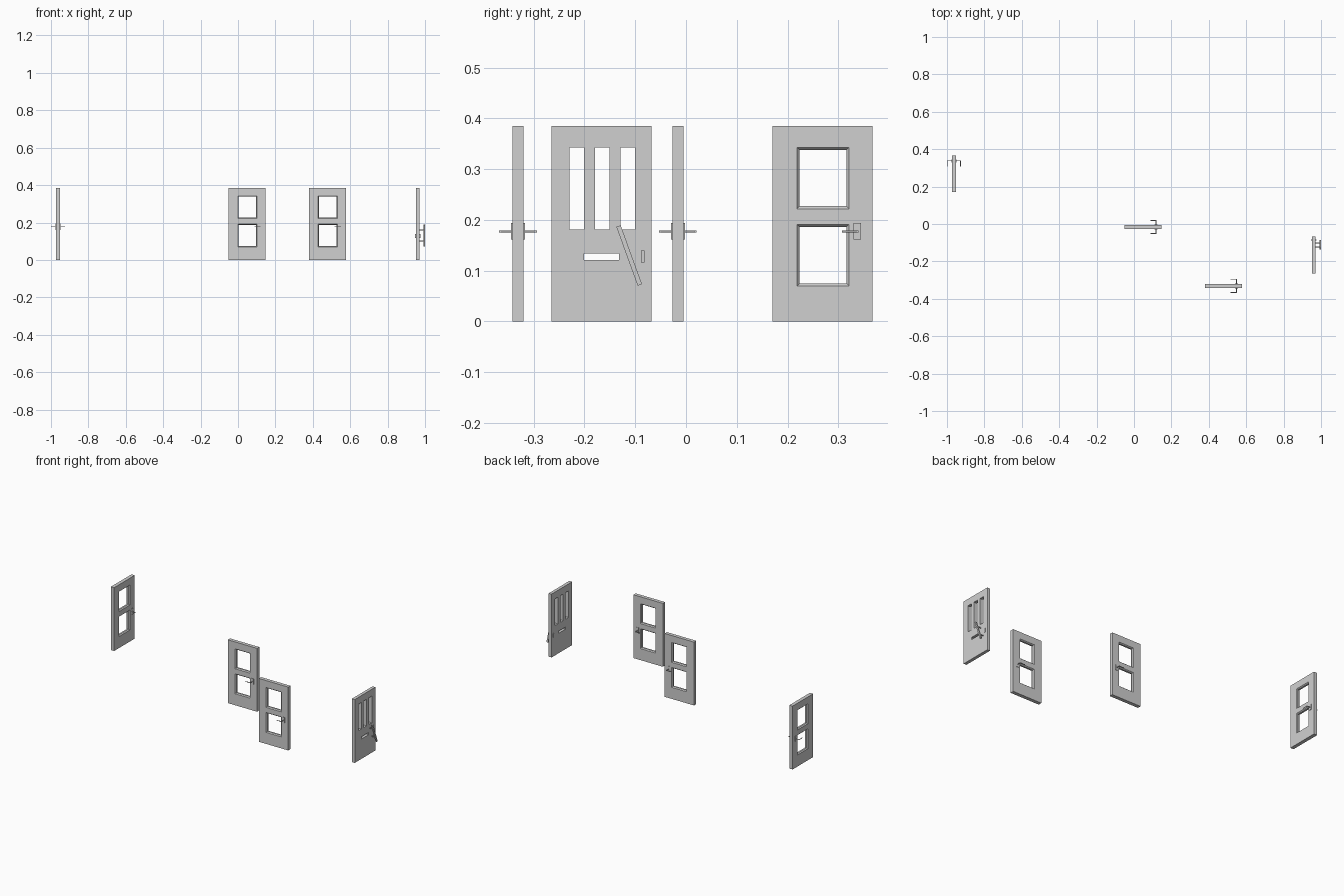
import bpy, bmesh, math
from mathutils import Matrix, Vector

if "Cube" in bpy.data.objects:
    bpy.data.objects.remove(bpy.data.objects["Cube"])

W, H = 0.197, 0.385          # door leaf width and height

grey = bpy.data.materials.new("plain_grey")
grey.diffuse_color = (0.63, 0.63, 0.63, 1)
grey.use_nodes = True
grey.node_tree.nodes["Principled BSDF"].inputs["Base Color"].default_value = grey.diffuse_color


def finish(bm, name, place):
    bmesh.ops.remove_doubles(bm, verts=bm.verts, dist=1e-6)
    bmesh.ops.recalc_face_normals(bm, faces=bm.faces)
    me = bpy.data.meshes.new(name)
    bm.to_mesh(me)
    bm.free()
    me.materials.append(grey)
    ob = bpy.data.objects.new(name, me)
    bpy.context.collection.objects.link(ob)
    ob.matrix_world = place
    return ob


def leaf(name, place, xs, zs, holes, t, inset):
    """Slab cut on a grid; hole cells get walls chamfered inward by inset."""
    bm = bmesh.new()

    def face(pts):
        bm.faces.new([bm.verts.new(p) for p in pts])

    def rect(i, k, y, d=0):
        a, b, c, e = xs[i] + d, xs[i + 1] - d, zs[k] + d, zs[k + 1] - d
        return [(a, y, c), (b, y, c), (b, y, e), (a, y, e)]

    def bridge(r1, r2, sides=range(4)):
        for s in sides:
            n = (s + 1) % 4
            face([r1[s], r1[n], r2[n], r2[s]])

    h = t / 2
    nx, nz = len(xs) - 1, len(zs) - 1
    for i in range(nx):
        for k in range(nz):
            if (i, k) in holes:
                loops = [rect(i, k, -h)]
                if inset:
                    loops += [rect(i, k, -h * 0.45, inset), rect(i, k, h * 0.45, inset)]
                loops.append(rect(i, k, h))
                for a, b in zip(loops, loops[1:]):
                    bridge(a, b)
            else:
                f, b = rect(i, k, -h), rect(i, k, h)
                face(f)
                face(b)
                edges = [s for s, on in enumerate((k == 0, i == nx - 1, k == nz - 1, i == 0)) if on]
                bridge(f, b, edges)
    return finish(bm, name, place)


def box(name, place, centre, size, tilt=0):
    bm = bmesh.new()
    m = Matrix.Translation(centre) @ Matrix.Rotation(tilt, 4, 'Y') @ Matrix.Diagonal((*size, 1))
    bmesh.ops.create_cube(bm, size=1, matrix=m)
    return finish(bm, name, place)


def rod(name, place, p, q, r):
    p, q = Vector(p), Vector(q)
    d = q - p
    m = Matrix.Translation((p + q) / 2) @ d.to_track_quat('Z', 'Y').to_matrix().to_4x4()
    bm = bmesh.new()
    bmesh.ops.create_cone(bm, cap_ends=True, segments=12, radius1=r, radius2=r,
                          depth=d.length, matrix=m)
    ob = finish(bm, name, place)
    ob.data.shade_smooth()
    ob.data.set_sharp_from_angle(angle=math.radians(40))


def at(x, y, deg=0):
    return Matrix.Translation((x, y, 0)) @ Matrix.Rotation(math.radians(deg), 4, 'Z')


# three interior doors with two open panes and lever handles on both sides
T = 0.0216
interior = {"left": at(-0.963, 0.170, 90), "middle": at(-0.05, -0.016), "front": at(0.38, -0.331)}
for tag, place in interior.items():
    leaf(tag + "_door_leaf", place, [0, 0.049, 0.151, W],
         [0, 0.070, 0.191, 0.222, 0.343, H], {(1, 1), (1, 3)}, T, 0.005)
    for side, s in (("a", -1), ("b", 1)):
        box(f"{tag}_handle_plate_{side}", place, (0.1675, s * (T / 2 + 0.0015), 0.1775),
            (0.015, 0.003, 0.033))
        rod(f"{tag}_handle_stem_{side}", place, (0.1675, s * T / 2, 0.177),
            (0.1675, s * 0.037, 0.177), 0.002)
        rod(f"{tag}_handle_lever_{side}", place, (0.1695, s * 0.035, 0.177),
            (0.137, s * 0.035, 0.177), 0.002)

# entrance door with three tall slots and a letter slot
T = 0.019
place = at(0.961, -0.2645, 90)
xs = [0, 0.0345, 0.0635, 0.085, 0.1135, 0.1355, 0.164, W]
# lower strip holds the letter slot, upper strip the tall slots
bits = sorted(set(xs + [0.1325]))
ob = leaf("entrance_door_leaf", place, xs, [0, 0.1815, 0.343, H],
          {(1, 1), (3, 1), (5, 1)}, T, 0)

# letter slot cut through the lower part
cut = box("letter_slot_cutter", place, (0.098, 0, 0.1275), (0.069, 0.1, 0.013))
cut.hide_render = True
cut.hide_viewport = False
mod = ob.modifiers.new("letter_slot", 'BOOLEAN')
mod.operation, mod.object, mod.solver = 'DIFFERENCE', cut, 'EXACT'
bpy.context.view_layer.update()
result = bpy.data.meshes.new_from_object(ob.evaluated_get(bpy.context.evaluated_depsgraph_get()))
ob.modifiers.clear()
ob.data = result
bpy.data.objects.remove(cut)

# lock plates on both sides
for side, s in (("outer", -1), ("inner", 1)):
    box(f"lock_plate_{side}", place, (0.179, s * (T / 2 + 0.002), 0.128), (0.007, 0.004, 0.023))

# slanted pull bar with two stand-offs on the outside
top, low = Vector((0.1315, 0, 0.188)), Vector((0.1735, 0, 0.072))
d = low - top
box("pull_bar", place, (top + low) / 2 + Vector((0, -0.0345, 0)),
    (0.009, 0.009, d.length), math.atan2(d.x, d.z))
for n, f in enumerate((0.25, 0.75)):
    p = top + d * f
    rod(f"pull_bar_standoff_{n + 1}", place, (p.x, -T / 2, p.z), (p.x, -0.032, p.z), 0.003)
